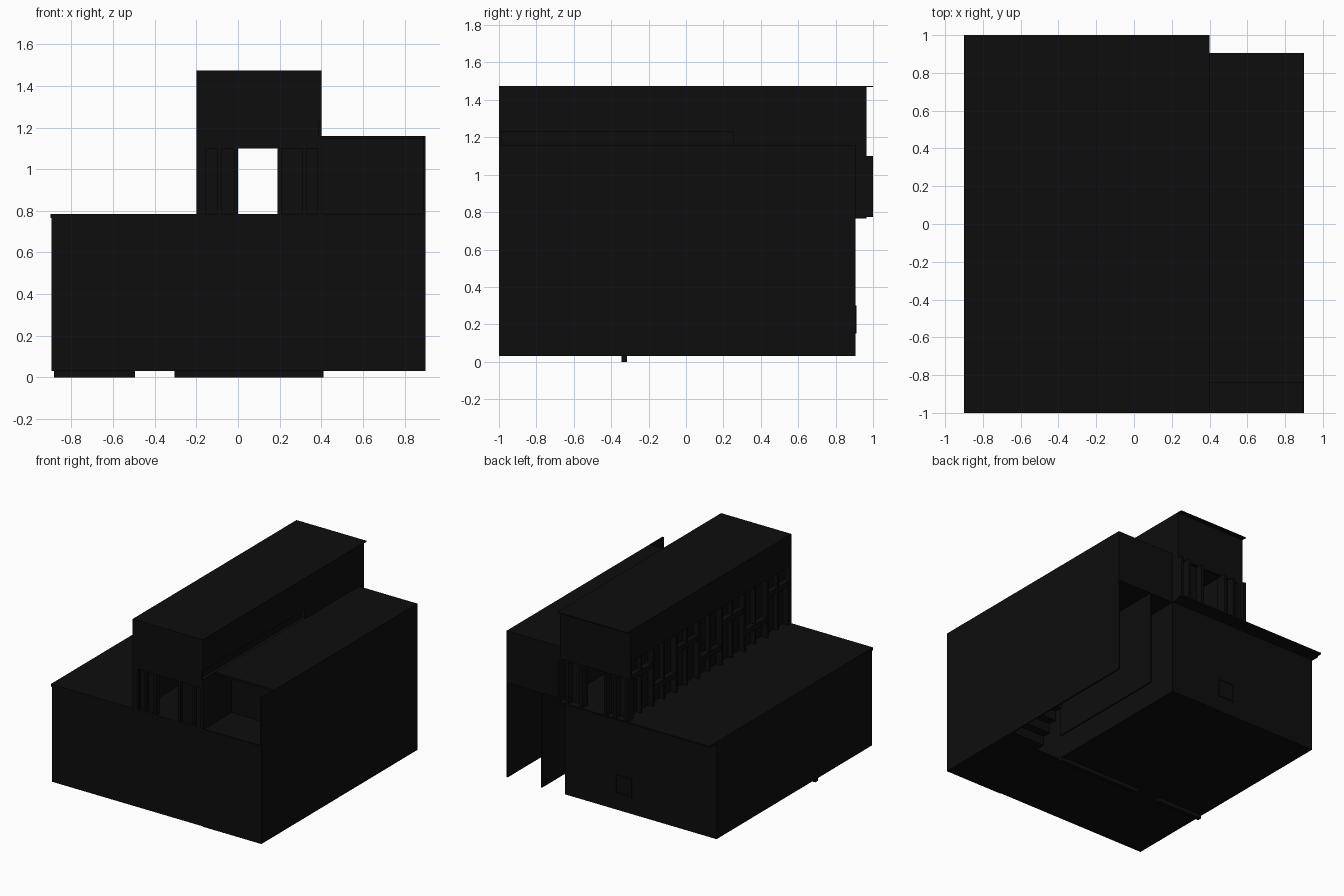
import bpy

mat = bpy.data.materials.new("near_black")
mat.diffuse_color = (0.004, 0.004, 0.004, 1)


def box(name, x0, x1, y0, y1, z0, z1):
    """Axis-aligned box from its limits."""
    v = [(x, y, z) for x in (x0, x1) for y in (y0, y1) for z in (z0, z1)]
    f = [(0, 1, 3, 2), (4, 6, 7, 5), (0, 4, 5, 1), (2, 3, 7, 6), (0, 2, 6, 4), (1, 5, 7, 3)]
    me = bpy.data.meshes.new(name)
    me.from_pydata(v, [], f)
    me.materials.append(mat)
    ob = bpy.data.objects.new(name, me)
    bpy.context.collection.objects.link(ob)
    return ob


# ground floor block and its overhanging roof deck
box("ground_block", -0.895, 0.40, -0.995, 0.905, 0.03, 0.765)
box("roof_deck_lower", -0.9, 0.40, -1.0, 0.965, 0.765, 0.775)
box("roof_deck_upper", -0.9, 0.40, -1.0, 1.0, 0.775, 0.785)

# base strips under the floor
box("base_strip_left", -0.885, -0.495, -0.345, -0.315, 0.0, 0.03)
box("base_strip_right", -0.305, 0.41, -0.345, -0.315, 0.0, 0.03)

# small window frame on the back wall
for i, (a, b, c, d) in enumerate([(-0.17, -0.155, 0.15, 0.30), (-0.04, -0.025, 0.15, 0.30),
                                  (-0.155, -0.04, 0.15, 0.165), (-0.155, -0.04, 0.285, 0.30)]):
    box("back_window_frame", a, b, 0.905, 0.911, c, d)

# right wing: walls, floors, balcony and thin roof
box("wing_outer_wall", 0.89, 0.9, -1.0, 0.905, 0.03, 1.16)
box("wing_front_wall", 0.40, 0.89, -1.0, -0.99, 0.03, 0.785)
box("wing_ground_floor", 0.40, 0.89, -0.99, -0.36, 0.03, 0.04)
box("wing_upper_floor", 0.40, 0.89, -0.99, 0.905, 0.76, 0.78)
box("passage_wall", 0.595, 0.605, -0.10, 0.905, 0.03, 0.76)
box("balcony_back_wall", 0.40, 0.89, -0.65, -0.64, 0.78, 1.15)
box("wing_back_wall", 0.40, 0.89, 0.895, 0.905, 0.78, 1.15)
box("wing_roof", 0.40, 0.89, -0.84, 0.905, 1.145, 1.16)

# stair rising through the passage
n = 10
for i in range(n):
    y, z = -0.36 + i * 0.066, 0.03 + i * 0.073
    box("stair_step", 0.605, 0.89, y, y + 0.085, z, z + 0.073)

# tower: thin roof, upper walls, ceiling
box("tower_roof", -0.2, 0.40, -1.0, 1.0, 1.468, 1.475)
box("tower_ceiling", -0.19, 0.39, -0.98, 0.95, 1.23, 1.24)
box("tower_left_fascia", -0.2, -0.19, -1.0, 0.965, 1.23, 1.468)
box("tower_right_fascia", 0.39, 0.40, -1.0, 0.965, 1.23, 1.468)
box("tower_right_wall", 0.39, 0.40, -1.0, 0.965, 0.785, 1.16)
box("tower_right_wall_back", 0.39, 0.40, 0.25, 0.965, 1.16, 1.23)
box("clerestory_glass", 0.365, 0.37, -0.99, 0.25, 1.16, 1.23)

# tower end walls, each with a central doorway
for end, y0, y1 in (("front", -1.0, -0.985), ("back", 0.95, 0.965)):
    box(end + "_header", -0.19, 0.39, y0, y1, 1.10, 1.468)
    s = 0.025 if end == "front" else -0.025
    box(end + "_panel_left", -0.19, 0.0, y0 + s, y1 + s, 0.785, 1.10)
    box(end + "_panel_right", 0.19, 0.39, y0 + s, y1 + s, 0.785, 1.10)
    for x in (-0.2, -0.10, -0.02, 0.19, 0.31, 0.38):
        if end == "front":
            box("front_post", x, x + 0.02, -1.0, -0.96, 0.785, 1.10)
        else:
            box("back_post", x, x + 0.02, 0.925, 1.0, 0.785, 1.10)

# window wall along the left of the tower
box("left_glass", -0.155, -0.15, -0.98, 0.945, 0.785, 1.23)
bays = 7
step = 1.945 / bays
for i in range(bays + 1):
    y = -1.0 + i * step
    box("left_post", -0.2, -0.155, y, y + 0.02, 0.785, 1.23)
    if i < bays:
        z = 1.08 if i % 2 == 0 else 0.90
        box("left_transom", -0.195, -0.155, y + 0.02, y + step, z, z + 0.04)
        box("left_half_post", -0.19, -0.155, y + step / 2, y + step / 2 + 0.015, 0.785, 1.23)
